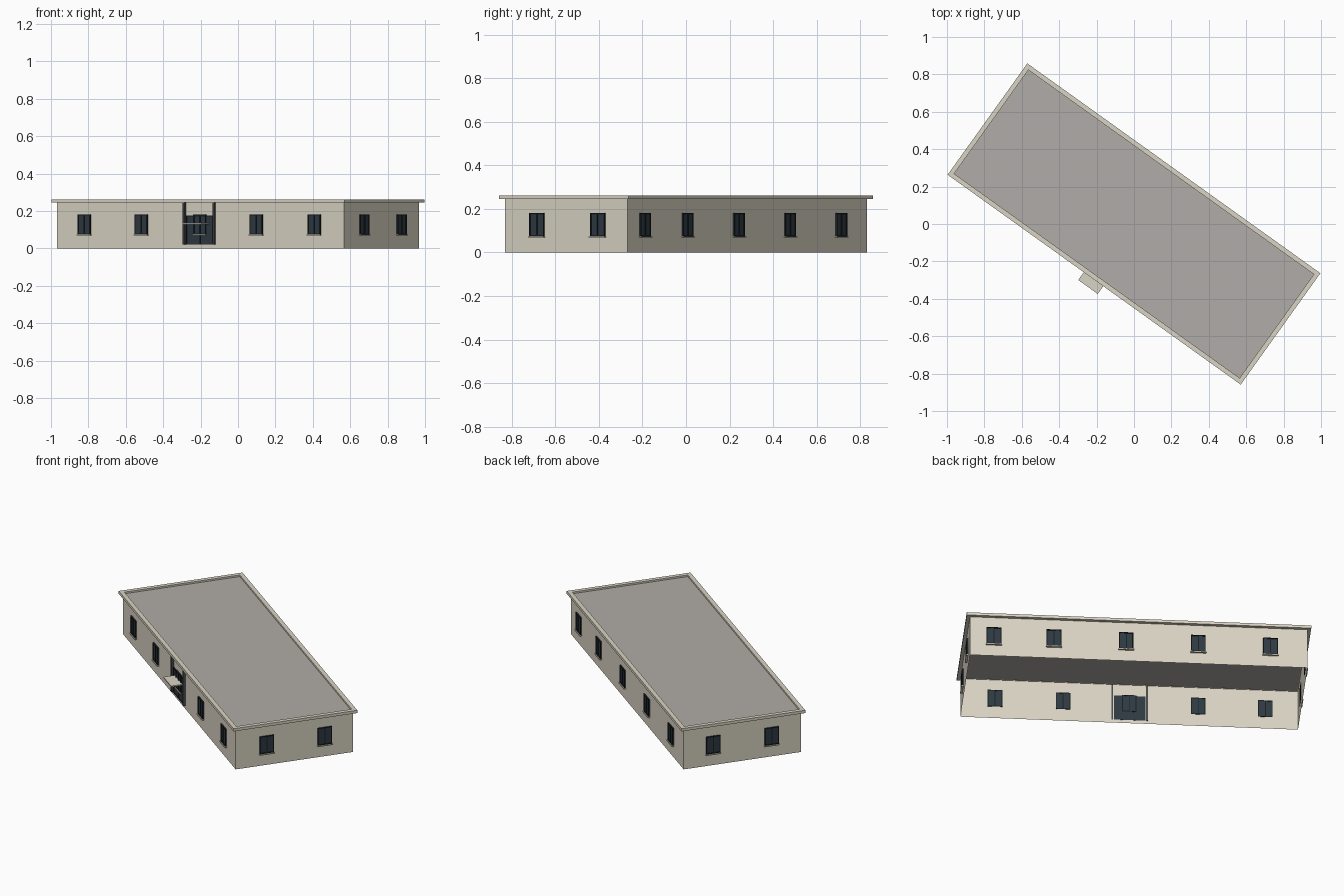
import bpy, bmesh, math
from mathutils import Matrix, Vector

if "Cube" in bpy.data.objects:
    bpy.data.objects.remove(bpy.data.objects["Cube"])

ANGLE = math.radians(-35.6)          # the building stands turned on its plot
L, W, H = 0.944, 0.346, 0.246        # wall half length, half width, height
RL, RW, TOP = 0.9635, 0.366, 0.262   # roof half length, half width, top
TURN = Matrix.Rotation(ANGLE, 4, 'Z')


def material(name, r, g, b):
    m = bpy.data.materials.new(name)
    lin = [((c / 255 + 0.055) / 1.055) ** 2.4 for c in (r, g, b)]
    m.diffuse_color = (*lin, 1)
    m.use_nodes = True
    m.node_tree.nodes["Principled BSDF"].inputs["Base Color"].default_value = m.diffuse_color
    return m


PLASTER = material("cream plaster", 217, 211, 195)
ROOFING = material("grey roofing", 176, 172, 168)
GLASS = material("dark glass", 46, 58, 66)
FRAME = material("black frame", 26, 30, 34)
PIPE = material("dark grey metal", 74, 74, 74)


def finish(name, bm, mat):
    bm.transform(TURN)
    mesh = bpy.data.meshes.new(name)
    bm.to_mesh(mesh)
    bm.free()
    mesh.materials.append(mat)
    obj = bpy.data.objects.new(name, mesh)
    bpy.context.collection.objects.link(obj)
    return obj


def box(bm, lo, hi, place=Matrix()):
    lo, hi = Vector(lo), Vector(hi)
    size = hi - lo
    m = place @ Matrix.Translation((lo + hi) / 2) @ Matrix.Diagonal((*size, 1))
    return bmesh.ops.create_cube(bm, size=1, matrix=m)["verts"]


# Walls: a shell open at the bottom and under the roof
bm = bmesh.new()
box(bm, (-L, -W, 0), (L, W, H))
bm.normal_update()
bmesh.ops.delete(bm, geom=[f for f in bm.faces if abs(f.normal.z) > 0.5],
                 context='FACES_ONLY')
finish("walls", bm, PLASTER)

# Roof edge: a hollow rim overhanging the walls
bm = bmesh.new()
RIM = 0.025
rings = []
for inset, z in ((0, H - 0.001), (0, TOP), (RIM, TOP), (RIM, H - 0.001)):
    x, y = RL - inset, RW - inset
    rings.append([bm.verts.new((sx * x, sy * y, z))
                  for sx, sy in ((-1, -1), (1, -1), (1, 1), (-1, 1))])
for i in range(4):
    a, b = rings[i], rings[(i + 1) % 4]
    for k in range(4):
        n = (k + 1) % 4
        bm.faces.new((a[k], a[n], b[n], b[k]))
bmesh.ops.recalc_face_normals(bm, faces=bm.faces)
finish("roof_edge", bm, PLASTER)

# Flat roof sunk inside the rim
bm = bmesh.new()
box(bm, (-RL + RIM, -RW + RIM, H), (RL - RIM, RW - RIM, 0.252))
finish("flat_roof", bm, ROOFING)


# Window places: each side has a turn, a distance and positions along the wall
def side(turn, dist):
    return Matrix.Rotation(math.radians(turn), 4, 'Z') @ Matrix.Translation((0, -dist, 0))


SIDES = (
    (side(0, W), (-0.761, -0.386, 0.0, 0.370, 0.751)),
    (side(180, W), (-0.81, -0.475, -0.07, 0.333, 0.737)),
    (side(90, L), (-0.163, 0.18)),
    (side(-90, L), (-0.173, 0.173)),
)
glass, frames, sills = bmesh.new(), bmesh.new(), bmesh.new()
HW, Z0, Z1, T = 0.041, 0.074, 0.18, 0.005
for place, spots in SIDES:
    for s in spots:
        m = place @ Matrix.Translation((s, 0, 0))
        box(glass, (-HW, -0.004, Z0), (HW, 0.001, Z1), m)
        for x in (-HW, -T / 2, HW - T):
            box(frames, (x, -0.008, Z0), (x + T, 0.002, Z1), m)
        for z in (Z0, Z1 - T):
            box(frames, (-HW, -0.008, z), (HW, 0.002, z + T), m)
        box(sills, (-HW - 0.003, -0.013, Z0 - 0.006), (HW + 0.003, 0, Z0), m)
finish("window_glass", glass, GLASS)
finish("window_frames", frames, FRAME)
finish("window_sills", sills, PLASTER)

# Entrance: glazed double door, canopy and a pipe on each side
bm = bmesh.new()
box(bm, (-0.09, -W - 0.003, 0.02), (0.085, -W + 0.001, 0.175))
finish("entrance_door", bm, GLASS)

bm = bmesh.new()
for x in (-0.09, 0.081):
    box(bm, (x, -W - 0.006, 0.02), (x + 0.004, -W, 0.175))
for z in (0.02, 0.171):
    box(bm, (-0.09, -W - 0.006, z), (0.085, -W, z + 0.004))
box(bm, (-0.002, -W - 0.006, 0.02), (0.002, -W, Z0))
finish("door_frame", bm, FRAME)

bm = bmesh.new()
box(bm, (-0.068, -0.417, 0.128), (0.06, -W, 0.135))
finish("door_canopy", bm, PLASTER)

bm = bmesh.new()
for x in (-0.1, 0.095):
    box(bm, (x - 0.005, -W - 0.015, 0.02), (x + 0.005, -W + 0.001, H))
finish("drain_pipes", bm, PIPE)
